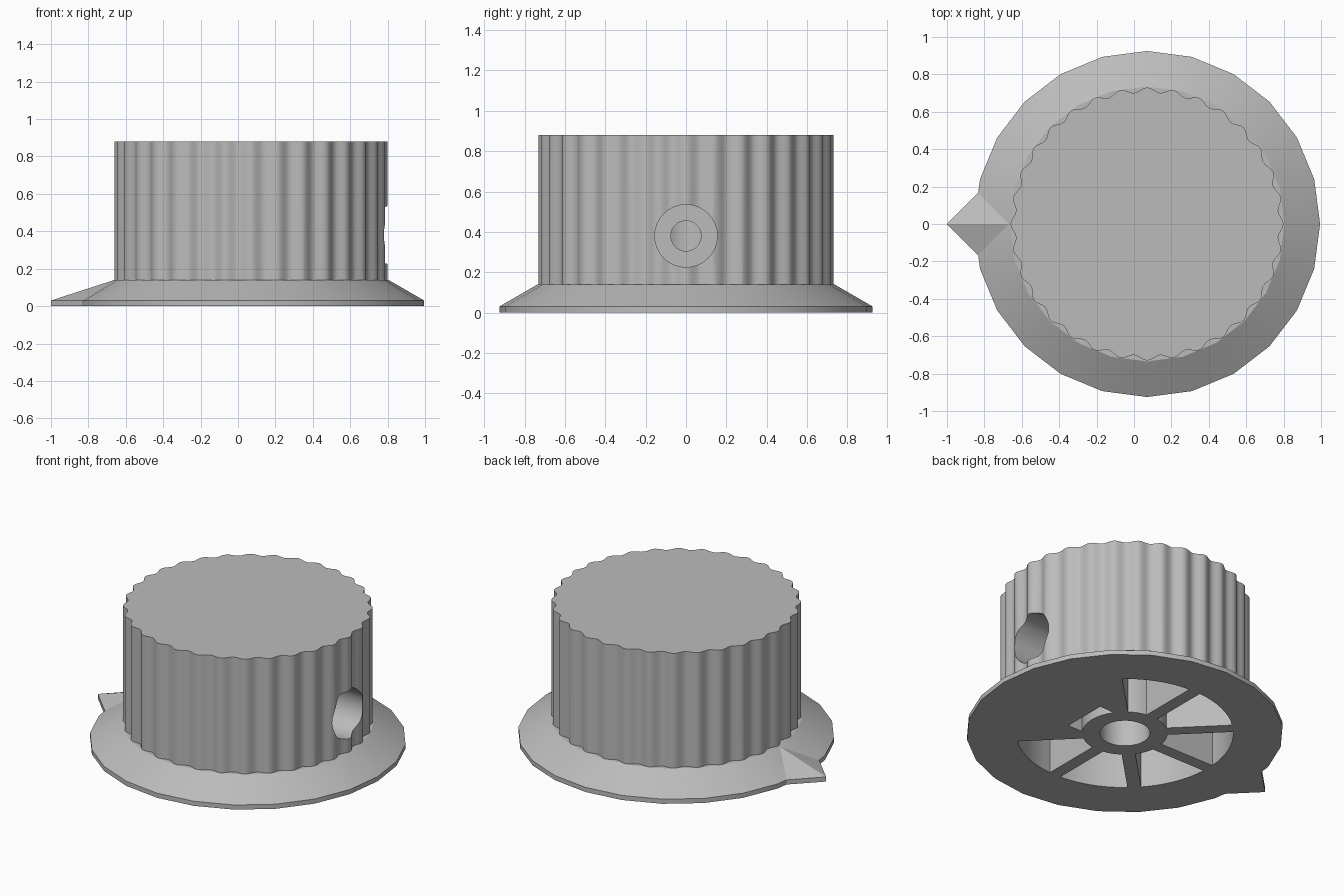
import bpy, bmesh, math
from mathutils import Matrix, Vector

if "Cube" in bpy.data.objects:
    bpy.data.objects.remove(bpy.data.objects["Cube"], do_unlink=True)

CX = 0.07        # knob axis sits slightly off the origin because of the pointer
TOP = 0.88
PI = math.pi

grey = bpy.data.materials.new("plain grey")
grey.use_nodes = True
grey.diffuse_color = (0.5, 0.5, 0.5, 1)
grey.node_tree.nodes["Principled BSDF"].inputs["Base Color"].default_value = (0.5, 0.5, 0.5, 1)


def finish(name, bm):
    bmesh.ops.recalc_face_normals(bm, faces=bm.faces)
    mesh = bpy.data.meshes.new(name)
    bm.to_mesh(mesh)
    bm.free()
    mesh.materials.append(grey)
    obj = bpy.data.objects.new(name, mesh)
    bpy.context.collection.objects.link(obj)
    obj.location.x = CX
    return obj


def polar(r, a):
    return r * math.cos(a), r * math.sin(a)


def arc(r, a0, a1, n):
    return [polar(r, a0 + (a1 - a0) * i / n) for i in range(n + 1)]


def loft(name, rings):
    """Solid through a stack of (outline, z) rings with equal point counts."""
    bm = bmesh.new()
    loops = [[bm.verts.new((x, y, z)) for x, y in pts] for pts, z in rings]
    n = len(loops[0])
    for low, high in zip(loops, loops[1:]):
        for i in range(n):
            j = (i + 1) % n
            bm.faces.new((low[i], low[j], high[j], high[i]))
    bm.faces.new(loops[0][::-1])
    bm.faces.new(loops[-1])
    return finish(name, bm)


def circle(r, n):
    return arc(r, 0, 2 * PI, n)[:-1]


def side_hole(name, r, x0, x1, z):
    bm = bmesh.new()
    place = Matrix.Translation(((x0 + x1) / 2, 0, z)) @ Matrix.Rotation(PI / 2, 4, "Y")
    bmesh.ops.create_cone(bm, cap_ends=True, segments=32, radius1=r, radius2=r,
                          depth=x1 - x0, matrix=place)
    return finish(name, bm)


def combine(target, tool, operation):
    mod = target.modifiers.new(operation.lower(), "BOOLEAN")
    mod.operation, mod.object, mod.solver = operation, tool, "EXACT"
    bpy.context.view_layer.objects.active = target
    bpy.ops.object.modifier_apply(modifier=mod.name)
    bpy.data.objects.remove(tool, do_unlink=True)


# Fluted grip
FLUTES, STEPS = 32, 8
count = FLUTES * STEPS
flutes = [polar(0.717 + 0.013 * math.cos(2 * PI * i / STEPS), 2 * PI * i / count)
          for i in range(count)]
knob = loft("knob_body", [(flutes, 0.06), (flutes, TOP)])

# Sloping skirt
skirt = loft("skirt", [(circle(0.925, 24), 0), (circle(0.925, 24), 0.03),
                       (circle(0.735, 24), 0.14)])
combine(knob, skirt, "UNION")

# Hollow pockets between the spokes, open underneath
HUB, WALL, HALF_SPOKE, CEILING = 0.25, 0.635, 0.04, 0.76
inner, outer = math.asin(HALF_SPOKE / HUB), math.asin(HALF_SPOKE / WALL)
for k in range(1, 7):
    a, b = k * PI / 4, (k + 1) * PI / 4
    outline = arc(WALL, a + outer, b - outer, 8) + arc(HUB, b - inner, a + inner, 6)
    combine(knob, loft("pocket", [(outline, -0.1), (outline, CEILING)]), "DIFFERENCE")

# Short pocket beside the set screw block
short = arc(HUB, 0.61, -0.61, 8) + [(0.31, -0.145), (0.31, 0.145)]
combine(knob, loft("short_pocket", [(short, -0.1), (short, CEILING)]), "DIFFERENCE")

# Shaft bore and stepped set screw hole
combine(knob, loft("bore", [(circle(0.147, 32), -0.1), (circle(0.147, 32), 0.7)]), "DIFFERENCE")
combine(knob, side_hole("counterbore", 0.155, 0.48, 0.9, 0.38), "DIFFERENCE")
combine(knob, side_hole("screw_hole", 0.075, 0.05, 0.6, 0.38), "DIFFERENCE")

# Pointer wedge on the skirt
bm = bmesh.new()
for x, y in ((-1.07, 0), (-0.895, 0.175), (-0.895, -0.175)):
    for z in (0, 0.03):
        bm.verts.new((x, y, z))
bm.verts.new((-0.73, 0, 0.14))
bm.verts.new((-0.73, 0, 0.005))
bmesh.ops.convex_hull(bm, input=bm.verts)
pointer = finish("pointer", bm)

# Smooth curved walls, keep hard edges
for obj in (knob, pointer):
    bpy.ops.object.select_all(action="DESELECT")
    obj.select_set(True)
    bpy.context.view_layer.objects.active = obj
    bpy.ops.object.shade_smooth_by_angle(angle=math.radians(28))
